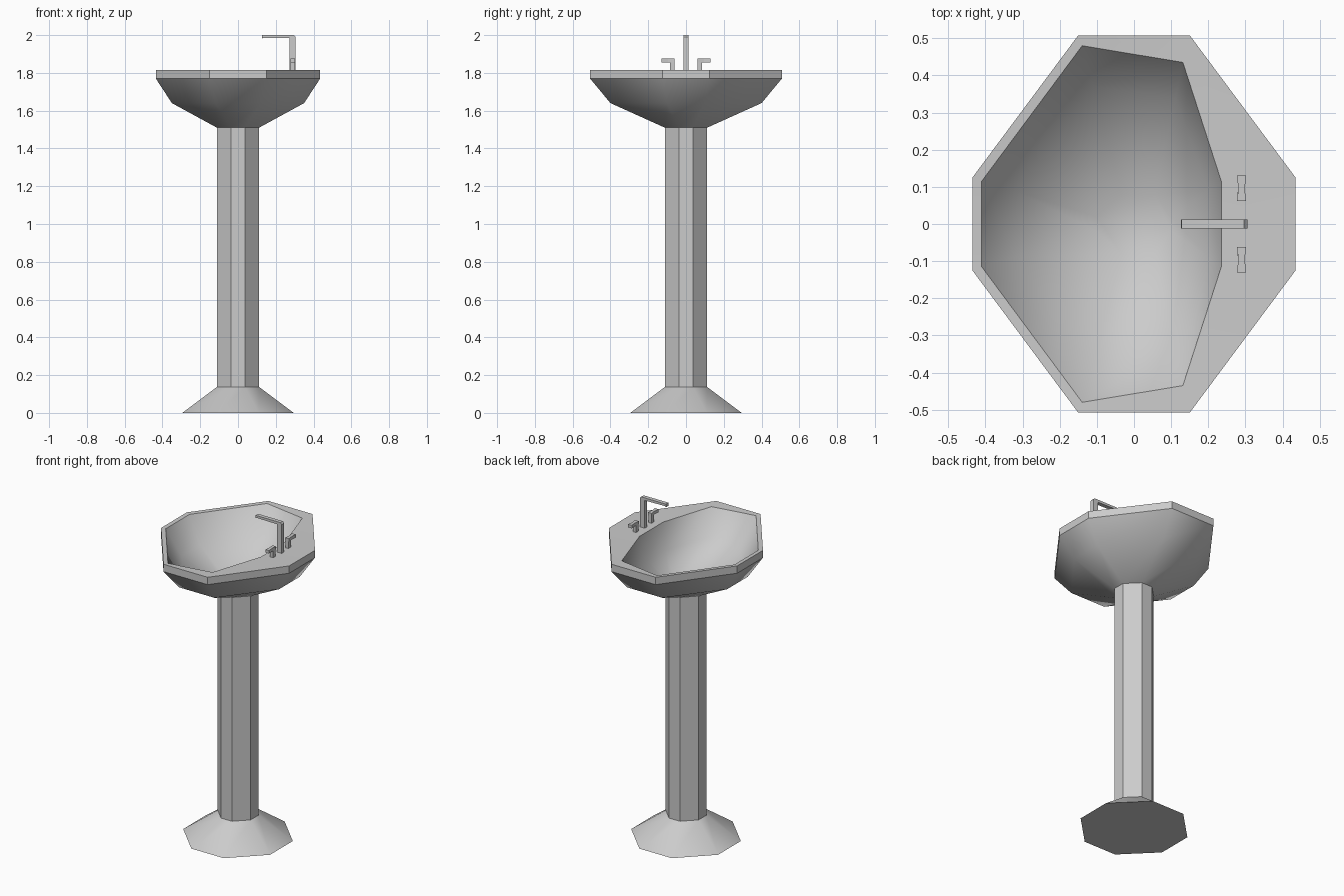
import bpy, bmesh

if "Cube" in bpy.data.objects:
    bpy.data.objects.remove(bpy.data.objects["Cube"])

grey = bpy.data.materials.new("ceramic grey")
grey.use_nodes = True
colour = (0.6, 0.6, 0.6, 1)
grey.diffuse_color = colour
grey.node_tree.nodes["Principled BSDF"].inputs["Base Color"].default_value = colour


def octagon(x, y, cut_x, cut_y, z):
    """Eight-sided ring with flat sides at +-x and +-y."""
    quarter = [(x, cut_y), (cut_x, y)]
    half = quarter + [(-a, b) for a, b in reversed(quarter)]
    return [(a, b, z) for a, b in half + [(-a, -b) for a, b in half]]


def loft(name, rings, sharp_rings=(), sharp_bands=()):
    """Skin equal-sized rings, cap both ends, and keep chosen edges crisp."""
    bm = bmesh.new()
    loops = [[bm.verts.new(p) for p in ring] for ring in rings]
    n = len(loops[0])
    for a, b in zip(loops, loops[1:]):
        for i in range(n):
            j = (i + 1) % n
            bm.faces.new((a[i], a[j], b[j], b[i]))
    bm.faces.new(loops[0][::-1])
    bm.faces.new(loops[-1])
    for f in bm.faces:
        f.smooth = True
    for r in sharp_rings:
        for i in range(n):
            bm.edges.get((loops[r][i], loops[r][(i + 1) % n])).smooth = False
    for r in sharp_bands:
        for i in range(n):
            bm.edges.get((loops[r][i], loops[r + 1][i])).smooth = False
    bmesh.ops.recalc_face_normals(bm, faces=bm.faces)
    return finish(name, bm)


def finish(name, bm):
    mesh = bpy.data.meshes.new(name)
    bm.to_mesh(mesh)
    bm.free()
    mesh.materials.append(grey)
    obj = bpy.data.objects.new(name, mesh)
    bpy.context.collection.objects.link(obj)
    return obj


def prism(name, profile, offset):
    """Extrude a flat outline along an offset vector, with flat faces."""
    bm = bmesh.new()
    face = bm.faces.new([bm.verts.new(p) for p in profile])
    out = bmesh.ops.extrude_face_region(bm, geom=[face])
    moved = [v for v in out["geom"] if isinstance(v, bmesh.types.BMVert)]
    bmesh.ops.translate(bm, verts=moved, vec=offset)
    bmesh.ops.recalc_face_normals(bm, faces=bm.faces)
    return finish(name, bm)


# Flared foot and faceted column
foot_top = octagon(0.112, 0.112, 0.037, 0.037, 0.137)
loft("foot", [octagon(0.295, 0.295, 0.11, 0.11, 0), foot_top], (0, 1))
loft("column", [foot_top, octagon(0.112, 0.112, 0.037, 0.037, 1.51)], (0, 1), (0,))


# Basin: outer bowl, rim, and a hollow set off towards the front edge
def hollow(front, back, wide, narrow, z):
    half = [(back, 0.24 * wide), (back * 0.56, narrow),
            (front * 0.34, wide), (front, 0.24 * wide)]
    return [(x, y, z) for x, y in half] + [(x, -y, z) for x, y in reversed(half)]


loft("basin", [
    octagon(0.112, 0.112, 0.037, 0.037, 1.51),
    octagon(0.35, 0.40, 0.12, 0.10, 1.64),
    octagon(0.435, 0.508, 0.15, 0.125, 1.77),
    octagon(0.435, 0.508, 0.15, 0.125, 1.815),
    hollow(-0.41, 0.235, 0.48, 0.435, 1.813),
    hollow(-0.32, 0.20, 0.37, 0.34, 1.66),
    hollow(-0.10, 0.10, 0.08, 0.08, 1.54),
], (0, 2, 3, 4), (2,))

# Bent spout
spout = [(0.272, 1.81), (0.305, 1.81), (0.305, 1.99), (0.296, 2.0),
         (0.128, 2.0), (0.126, 1.982), (0.138, 1.986), (0.272, 1.984)]
prism("spout", [(x, -0.012, z) for x, z in spout], (0, 0.024, 0))

# Pair of taps with waisted levers
for side, label in ((1, "back"), (-1, "front")):
    post = [(0.279, 0.062), (0.299, 0.062), (0.299, 0.086), (0.279, 0.086)]
    lever = [(0.277, 0.062), (0.302, 0.062), (0.298, 0.095), (0.302, 0.13),
             (0.277, 0.13), (0.281, 0.095)]
    prism(label + "_tap_post", [(x, y * side, 1.81) for x, y in post], (0, 0, 0.05))
    prism(label + "_tap_lever", [(x, y * side, 1.856) for x, y in lever], (0, 0, 0.019))
